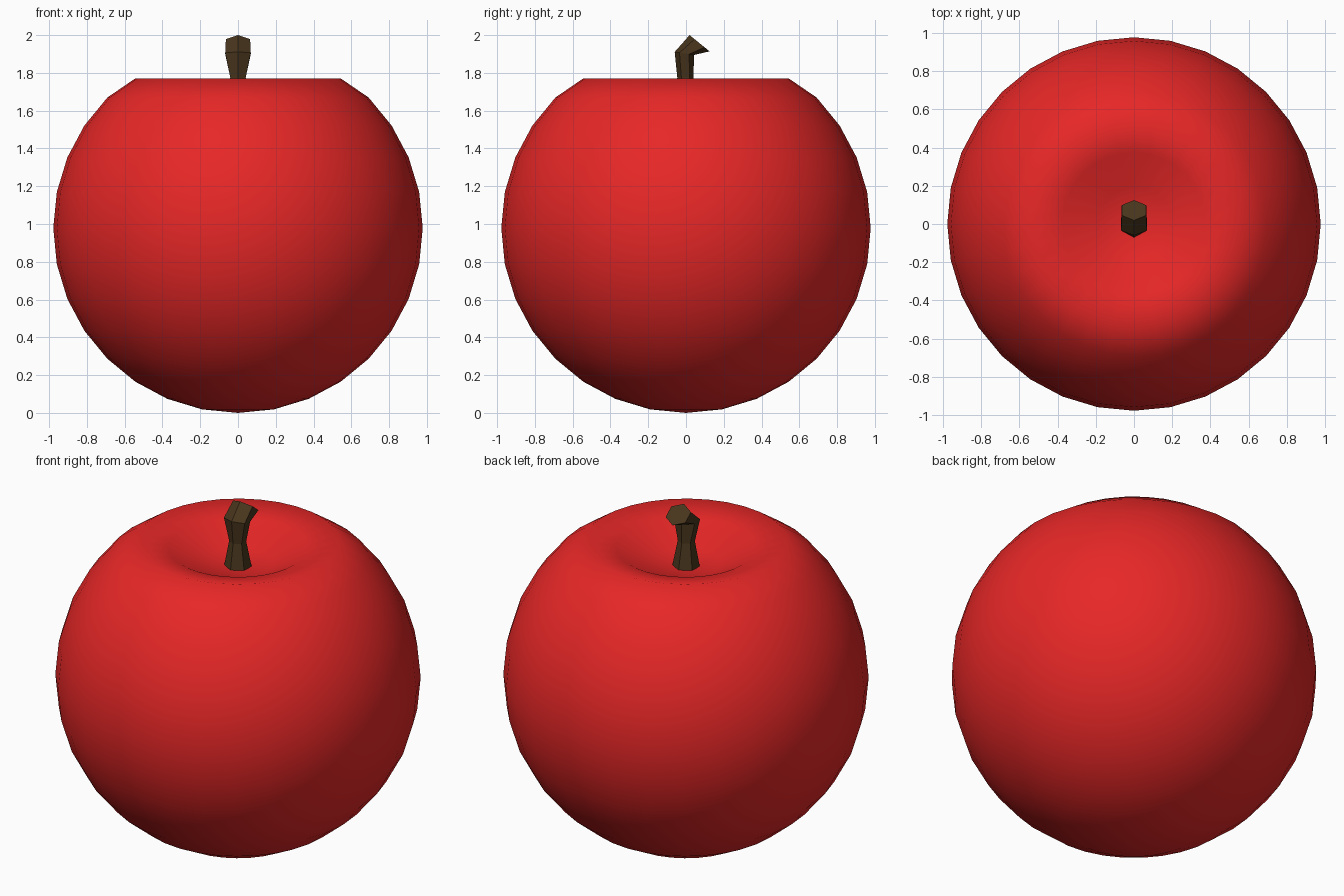
import bpy, bmesh
from math import sin, cos, pi

if "Cube" in bpy.data.objects:
    bpy.data.objects.remove(bpy.data.objects["Cube"])


def material(name, color):
    m = bpy.data.materials.new(name)
    m.diffuse_color = (*color, 1)
    m.use_nodes = True
    m.node_tree.nodes["Principled BSDF"].inputs["Base Color"].default_value = m.diffuse_color
    return m


def finish(name, bm, mat, smooth):
    bmesh.ops.recalc_face_normals(bm, faces=bm.faces)
    me = bpy.data.meshes.new(name)
    bm.to_mesh(me)
    bm.free()
    me.materials.append(mat)
    for p in me.polygons:
        p.use_smooth = smooth
    ob = bpy.data.objects.new(name, me)
    bpy.context.collection.objects.link(ob)
    return ob


# Fruit body: sphere whose top rings are pushed down into a dimple
R = 0.978
bm = bmesh.new()
bmesh.ops.create_uvsphere(bm, u_segments=32, v_segments=16, radius=R)
dimple = [1.62, 1.645, 1.735, 1.771]        # pole, then rings 1 to 3
for v in bm.verts:
    v.co.z += R
    for i, z in enumerate(dimple):
        if abs(v.co.z - R - R * cos(i * pi / 16)) < 0.005:
            v.co.z = z
finish("fruit_body", bm, material("red_skin", (0.8, 0.02, 0.02)), True)

# Stem: six-sided rings (centre y, centre z, back vertex dy, dz, radius in x)
rings = [(0.0, 1.60, 0.075, 0.0, 0.080),
         (-0.003, 1.775, 0.043, 0.0, 0.047),
         (-0.009, 1.903, 0.051, -0.008, 0.078),
         (0.072, 1.957, 0.053, -0.043, 0.074)]
bm = bmesh.new()
loops = []
for y, z, dy, dz, rx in rings:
    loops.append([bm.verts.new((rx * sin(k * pi / 3),
                                y + dy * cos(k * pi / 3),
                                z + dz * cos(k * pi / 3))) for k in range(6)])
for a, b in zip(loops, loops[1:]):
    for k in range(6):
        n = (k + 1) % 6
        bm.faces.new((a[k], a[n], b[n], b[k]))
bm.faces.new(loops[0][::-1])
bm.faces.new(loops[-1])
finish("stem", bm, material("brown_bark", (0.065, 0.036, 0.012)), False)
